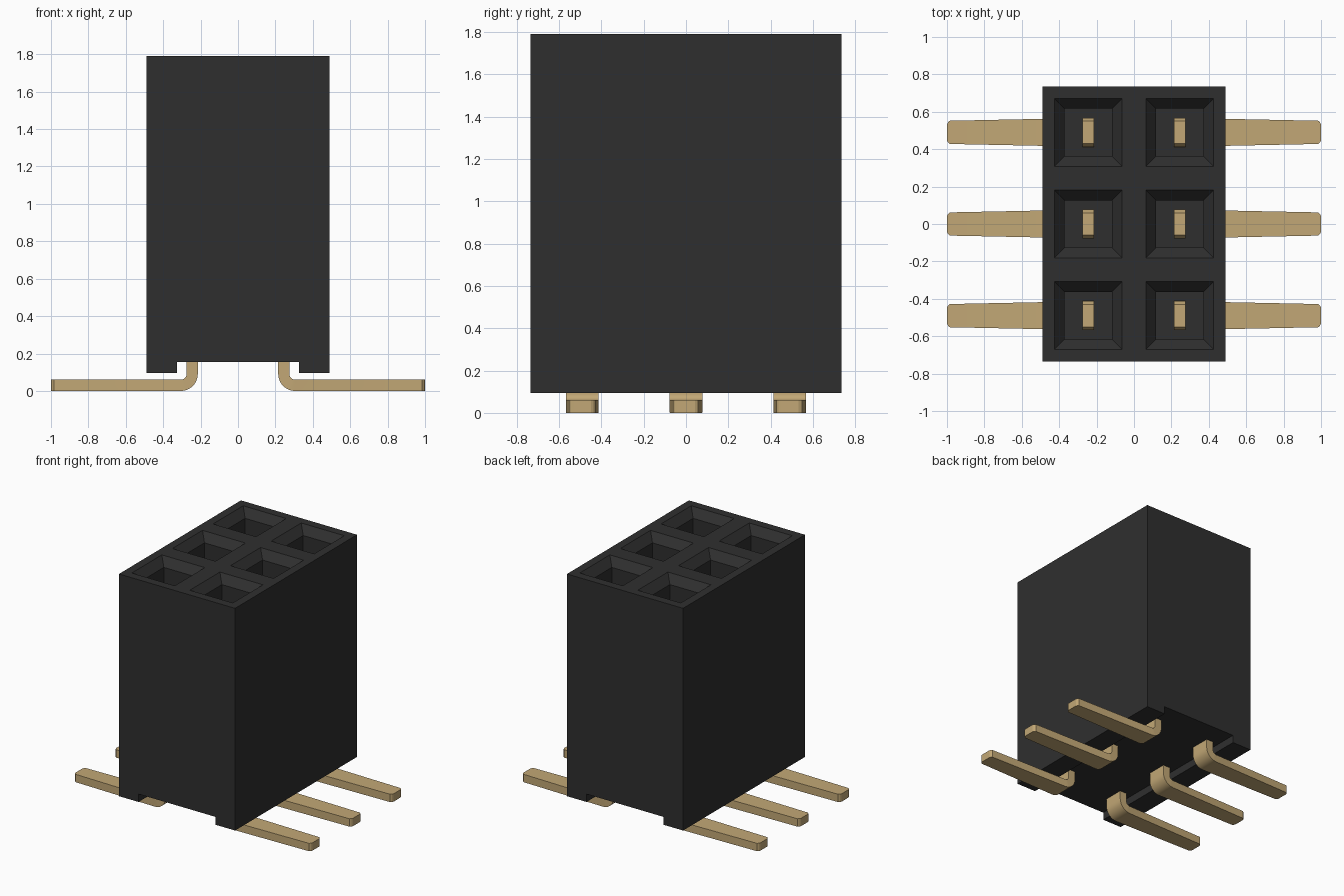
import bpy, bmesh, math
from mathutils import Vector

cube = bpy.data.objects.get("Cube")
if cube:
    bpy.data.objects.remove(cube, do_unlink=True)


def material(name, rgb):
    m = bpy.data.materials.new(name)
    m.use_nodes = True
    m.diffuse_color = (*rgb, 1)
    m.node_tree.nodes["Principled BSDF"].inputs["Base Color"].default_value = (*rgb, 1)
    return m


black = material("black plastic", (0.028, 0.028, 0.028))
gold = material("gold metal", (0.54, 0.39, 0.18))


def finish(bm, name, mat):
    bmesh.ops.recalc_face_normals(bm, faces=bm.faces)
    mesh = bpy.data.meshes.new(name)
    bm.to_mesh(mesh)
    bm.free()
    mesh.materials.append(mat)
    ob = bpy.data.objects.new(name, mesh)
    bpy.context.collection.objects.link(ob)
    return ob


PITCH = 0.49
HX, HY, TOP, BASE = PITCH, 1.5 * PITCH, 1.79, 0.095
CHANNEL_X, CHANNEL_Z = 0.325, 0.155
FLOOR = 0.9

# Housing: profile with a channel underneath, extruded front to back
bm = bmesh.new()
half = [(CHANNEL_X, CHANNEL_Z), (CHANNEL_X, BASE), (HX, BASE), (HX, TOP)]
outline = half + [(-x, z) for x, z in reversed(half)]
end = bm.faces.new([bm.verts.new((x, -HY, z)) for x, z in outline])
ext = bmesh.ops.extrude_face_region(bm, geom=[end])
bmesh.ops.translate(bm, vec=(0, 2 * HY, 0),
                    verts=[v for v in ext["geom"] if isinstance(v, bmesh.types.BMVert)])
bmesh.ops.recalc_face_normals(bm, faces=bm.faces)

# Divide the top into one cell per contact
for co, no in (((0, 0, 0), (1, 0, 0)),
               ((0, -PITCH / 2, 0), (0, 1, 0)),
               ((0, PITCH / 2, 0), (0, 1, 0))):
    bmesh.ops.bisect_plane(bm, geom=bm.verts[:] + bm.edges[:] + bm.faces[:],
                           plane_co=co, plane_no=no)
bm.normal_update()
cells = [f for f in bm.faces if f.normal.z > 0.9 and f.calc_center_median().z > TOP - 0.01]

# Sink a tapered mouth and a square well into each cell
bmesh.ops.inset_individual(bm, faces=cells, thickness=0.09, depth=0)
bmesh.ops.inset_individual(bm, faces=cells, thickness=0.0775, depth=-0.06)
wells = bmesh.ops.extrude_discrete_faces(bm, faces=cells)["faces"]
for f in wells:
    for v in f.verts:
        v.co.z = FLOOR
finish(bm, "housing", black)

# Contact: stations of (centre x, centre z, normal x, normal z, half width)
T = 0.03
stations = [(PITCH / 2, FLOOR + 0.06, 1, 0, 0.06),
            (PITCH / 2, FLOOR + 0.03, 1, 0, 0.0775),
            (PITCH / 2, 0.2, 1, 0, 0.0775)]
bend_x, bend_z, radius = 0.305, 0.09, 0.06
for i in range(9):
    a = math.pi / 2 * i / 8
    stations.append((bend_x - radius * math.cos(a), bend_z - radius * math.sin(a),
                     math.cos(a), math.sin(a), 0.0775 if i < 8 else 0.076))
stations += [(x, T, 0, 1, w) for x, w in ((0.985, 0.062), (0.995, 0.053), (1.0, 0.042))]


def contact(name, side, y):
    bm = bmesh.new()
    rings = []
    for x, z, nx, nz, w in stations:
        c, n = Vector((x, 0, z)), Vector((nx, 0, nz)) * T
        ring = []
        for s, t in ((-1, -1), (1, -1), (1, 1), (-1, 1)):
            p = c + n * t
            ring.append(bm.verts.new((side * p.x, y + s * w, p.z)))
        rings.append(ring)
    for a, b in zip(rings, rings[1:]):
        for i in range(4):
            j = (i + 1) % 4
            bm.faces.new((a[i], a[j], b[j], b[i]))
    bm.faces.new(rings[0])
    bm.faces.new(rings[-1])
    ob = finish(bm, name, gold)
    bpy.ops.object.select_all(action="DESELECT")
    ob.select_set(True)
    bpy.context.view_layer.objects.active = ob
    bpy.ops.object.shade_smooth_by_angle(angle=math.radians(20))


for label, side in (("left", 1), ("right", -1)):
    for row, place in zip((-1, 0, 1), ("front", "middle", "back")):
        contact(f"contact_{place}_{label}", side, row * PITCH)
